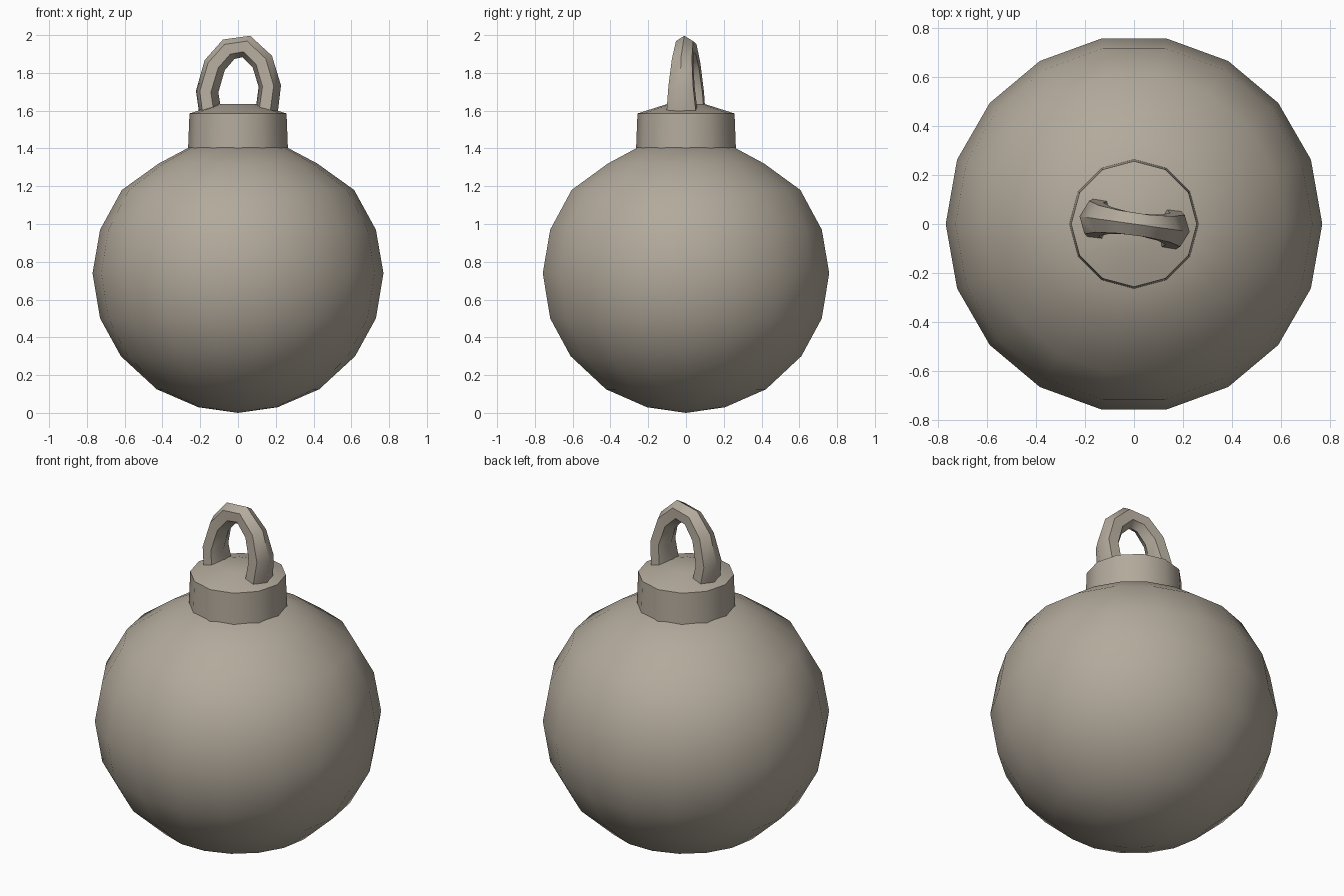
import bpy, bmesh, math
from mathutils import Vector, Matrix

cube = bpy.data.objects.get("Cube")
if cube:
    bpy.data.objects.remove(cube, do_unlink=True)

clay = bpy.data.materials.new("warm_grey")
clay.use_nodes = True
colour = (0.45, 0.40, 0.33, 1)
clay.diffuse_color = colour
clay.node_tree.nodes["Principled BSDF"].inputs["Base Color"].default_value = colour


def finish(name, bm, angle):
    bmesh.ops.recalc_face_normals(bm, faces=bm.faces[:])
    mesh = bpy.data.meshes.new(name)
    bm.to_mesh(mesh)
    bm.free()
    mesh.materials.append(clay)
    obj = bpy.data.objects.new(name, mesh)
    bpy.context.collection.objects.link(obj)
    bpy.ops.object.select_all(action='DESELECT')
    obj.select_set(True)
    bpy.context.view_layer.objects.active = obj
    bpy.ops.object.shade_smooth_by_angle(angle=math.radians(angle))
    return obj


def lathe(name, profile, sides, angle):
    """Spin (radius, height) points around z; zero radius closes the end."""
    bm = bmesh.new()
    verts = [bm.verts.new((r, 0, z)) for r, z in profile]
    edges = [bm.edges.new(pair) for pair in zip(verts, verts[1:])]
    bmesh.ops.spin(bm, geom=verts + edges, cent=(0, 0, 0), axis=(0, 0, 1),
                   angle=math.tau, steps=sides)
    bmesh.ops.remove_doubles(bm, verts=bm.verts[:], dist=0.0005)
    return finish(name, bm, angle)


# Round body, a little slimmer towards the shoulder
lathe("bauble_body",
      [(0, 0), (0.21, 0.03), (0.43, 0.125), (0.62, 0.30), (0.73, 0.50),
       (0.77, 0.74), (0.73, 0.97), (0.615, 1.18), (0.42, 1.32),
       (0.26, 1.405), (0, 1.405)], 18, 50)

# Short collar with a gently sloping lid
lathe("collar_cap",
      [(0.265, 1.38), (0.257, 1.585), (0.10, 1.635), (0, 1.635)], 12, 40)

# Hanging loop: a tapered hexagonal section swept along an arch
path = [(-0.145, 1.57), (-0.165, 1.70), (-0.125, 1.84), (-0.05, 1.925),
        (0.045, 1.94), (0.13, 1.86), (0.17, 1.73), (0.15, 1.57)]
points = [Vector((x, 0, z)) for x, z in path]
bm = bmesh.new()
rings = []
for i, p in enumerate(points):
    along = (points[min(i + 1, len(points) - 1)] - points[max(i - 1, 0)]).normalized()
    out = along.cross(Vector((0, 1, 0)))
    depth = 0.085 - 0.10 * (p.z - 1.57)
    ring = []
    for k in range(6):
        a = math.tau * k / 6
        ring.append(bm.verts.new(p + out * 0.06 * math.cos(a)
                                 + Vector((0, depth * math.sin(a) * 1.1, 0))))
    rings.append(ring)
for a, b in zip(rings, rings[1:]):
    for k in range(6):
        bm.faces.new((a[k], a[k - 1], b[k - 1], b[k]))
bm.faces.new(rings[0])
bm.faces.new(rings[-1])
bm.transform(Matrix.Rotation(math.radians(-8), 4, 'Z'))
finish("hanging_loop", bm, 50)
